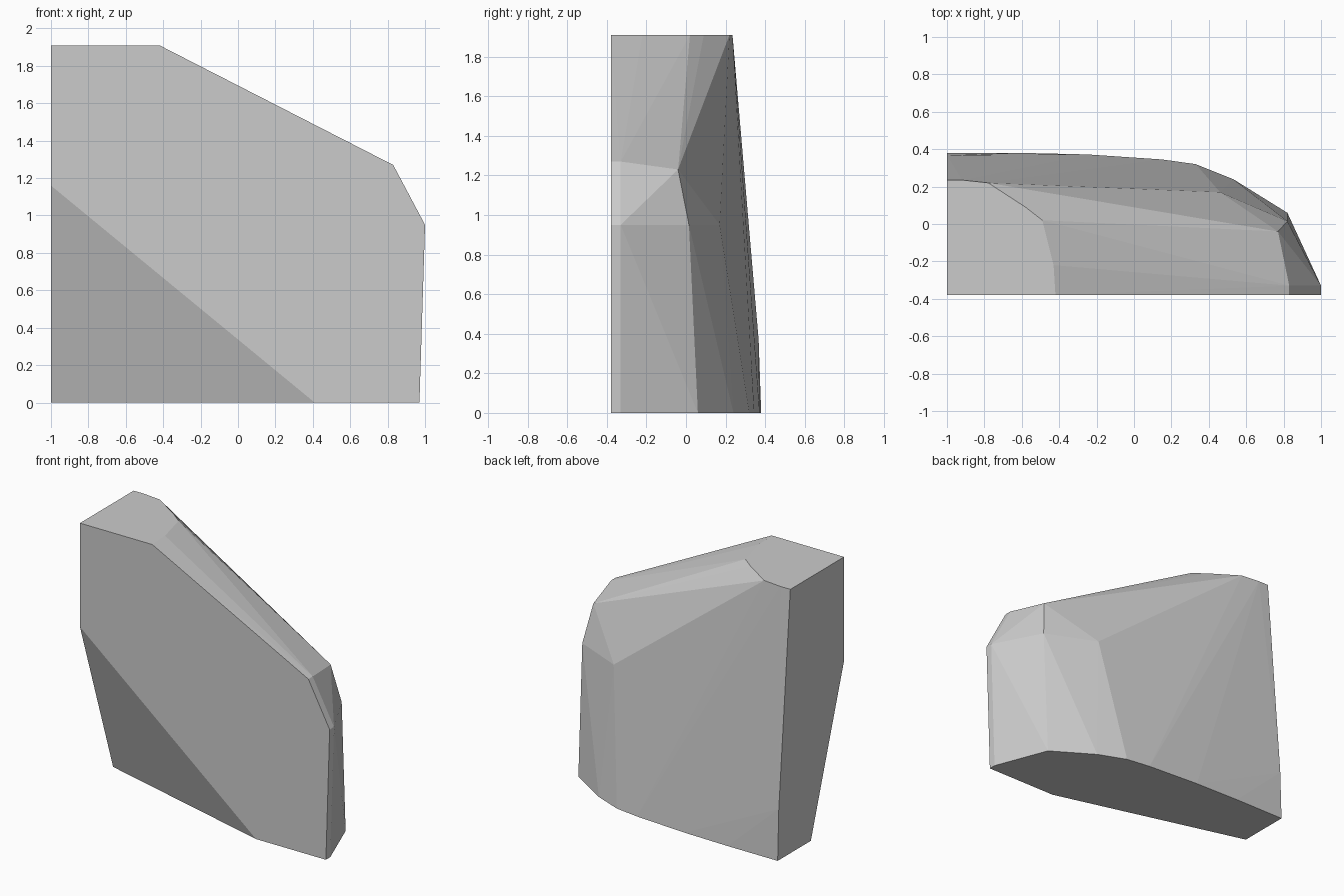
import bpy
import bmesh

if "Cube" in bpy.data.objects:
    bpy.data.objects.remove(bpy.data.objects["Cube"])

# Outlines of the chipped block at its main levels
top_outline = [(-1, -.38), (-1, .235), (-.92, .235), (-.78, .22),
               (-.58, .09), (-.49, .02), (-.43, -.22), (-.42, -.38)]
base_outline = [(-1, 0), (-1, .38), (-.6, .38), (-.25, .372), (.15, .345),
                (.33, .32), (.53, .24), (.82, .06), (.97, -.33),
                (.97, -.38), (.41, -.38)]
# Shoulder corners between the top and the base
shoulder = [(.83, -.38, 1.27), (.83, -.33, 1.27), (.77, -.04, 1.23),
            (1, -.38, .95), (1, -.33, .95), (.82, .015, .95),
            (.46, .17, .95)]
# Slight bend low on the back, and the start of the front chip
details = [(-1, .367, .37), (-1, -.38, 1.16)]

points = [(x, y, 1.91) for x, y in top_outline]
points += [(x, y, 0) for x, y in base_outline]
points += shoulder + details

# Stretch a flat-faceted convex skin over the corners
bm = bmesh.new()
for p in points:
    bm.verts.new(p)
hull = bmesh.ops.convex_hull(bm, input=bm.verts)
loose = [v for v in bm.verts if not v.link_faces]
bmesh.ops.delete(bm, geom=loose, context='VERTS')
bmesh.ops.dissolve_limit(bm, angle_limit=0.002, verts=bm.verts, edges=bm.edges)
bmesh.ops.recalc_face_normals(bm, faces=bm.faces)

mesh = bpy.data.meshes.new("stone_block")
bm.to_mesh(mesh)
bm.free()

# Plain grey stone
grey = bpy.data.materials.new("stone_grey")
grey.diffuse_color = (.6, .6, .6, 1)
grey.use_nodes = True
grey.node_tree.nodes["Principled BSDF"].inputs["Base Color"].default_value = grey.diffuse_color
mesh.materials.append(grey)

block = bpy.data.objects.new("stone_block", mesh)
bpy.context.collection.objects.link(block)
